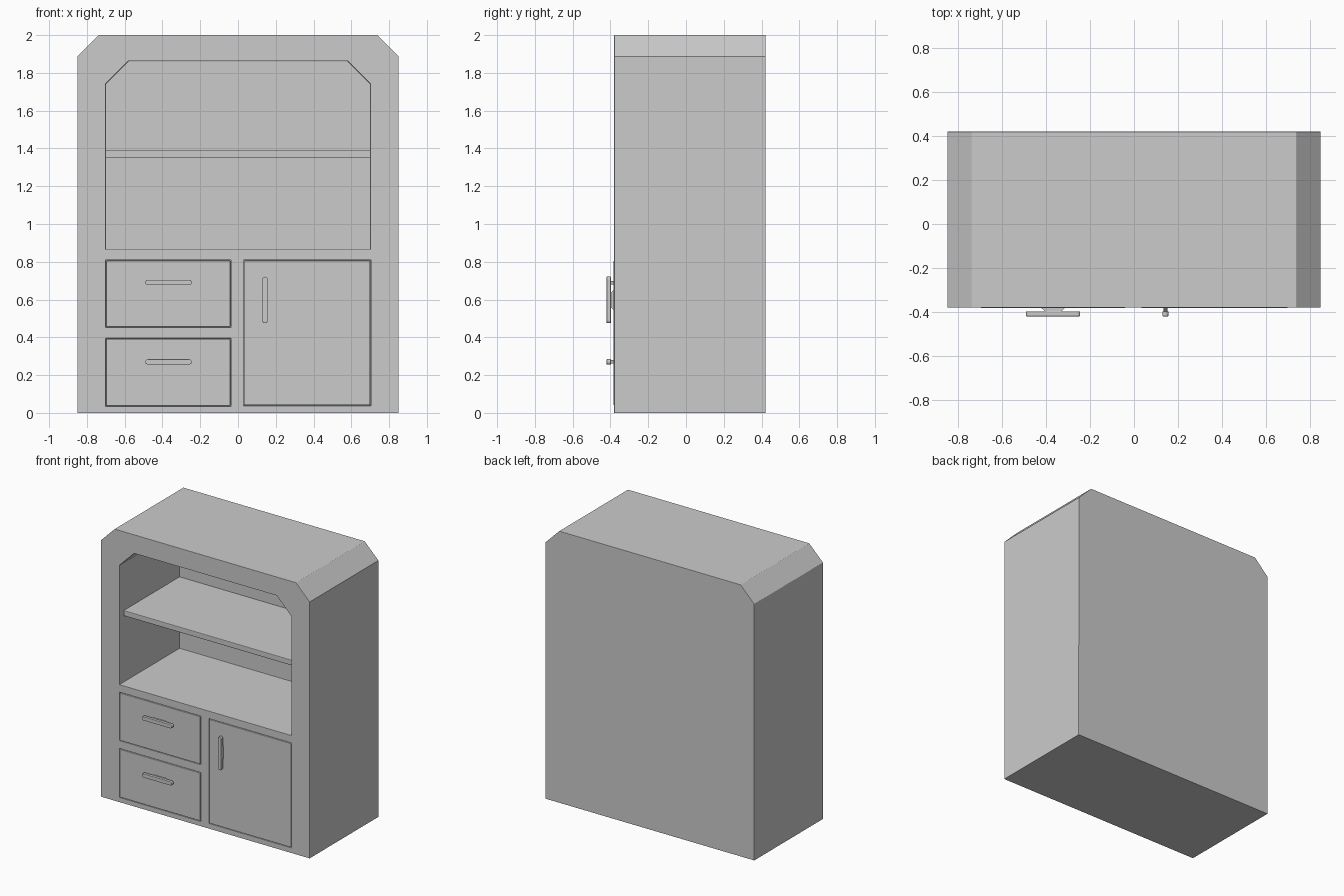
import bpy, bmesh, math
from mathutils import Matrix

if "Cube" in bpy.data.objects:
    bpy.data.objects.remove(bpy.data.objects["Cube"])

FRONT, BACK = -0.38, 0.42


def prism(name, profile, y0, y1, bevel=0.0):
    """Extrude an (x, z) profile from y0 to y1."""
    bm = bmesh.new()
    face = bm.faces.new([bm.verts.new((x, y0, z)) for x, z in profile])
    ext = bmesh.ops.extrude_face_region(bm, geom=[face])["geom"]
    for v in ext:
        if isinstance(v, bmesh.types.BMVert):
            v.co.y = y1
    bmesh.ops.recalc_face_normals(bm, faces=bm.faces)
    me = bpy.data.meshes.new(name)
    bm.to_mesh(me)
    bm.free()
    ob = bpy.data.objects.new(name, me)
    bpy.context.collection.objects.link(ob)
    if bevel:
        add_bevel(ob, bevel)
    return ob


def add_bevel(ob, width):
    m = ob.modifiers.new("edge_bevel", 'BEVEL')
    m.width, m.segments = width, 2
    m.limit_method, m.angle_limit = 'ANGLE', math.radians(30)


def rect(x0, x1, z0, z1):
    return [(x0, z0), (x1, z0), (x1, z1), (x0, z1)]


def clipped(w, z0, z1, c):
    """Rectangle with both top corners cut off."""
    return [(-w, z0), (w, z0), (w, z1 - c), (w - c, z1), (c - w, z1), (-w, z1 - c)]


def cut(ob, cutter):
    m = ob.modifiers.new("cut", 'BOOLEAN')
    m.operation, m.object, m.solver = 'DIFFERENCE', cutter, 'EXACT'
    cutter.hide_render = True
    cutter.hide_set(True)


def handle(name, x, z, upright=False):
    """Rounded bar on a tapered foot."""
    r, half = 0.014, 0.123 - 0.014
    bar = [(s * half + r * math.cos(a), r * math.sin(a))
           for s, start in ((1, -90), (-1, 90))
           for a in [math.radians(start + i * 22.5) for i in range(9)]]
    place = Matrix.Translation((x, 0, z))
    if upright:
        place = place @ Matrix.Rotation(math.radians(90), 4, 'Y')
    grip = prism(name + "_bar", bar, -0.42, -0.398, 0.002)
    foot = prism(name + "_foot", rect(-0.062, 0.062, -0.009, 0.009), FRONT + 0.005, -0.40)
    for v in foot.data.vertices:
        if v.co.y < -0.39:
            v.co.x *= 0.55
    for ob in (grip, foot):
        ob.data.transform(place)


# Carcass with clipped top corners
body = prism("cabinet_body", clipped(0.85, 0, 2.0, 0.112), FRONT, BACK)

# Open display bay
cut(body, prism("bay_cutter", clipped(0.70, 0.865, 1.863, 0.12), FRONT - 0.1, 0.32))

# Drawer and door fronts set into shallow pockets
fronts = {
    "lower_drawer": (-0.70, -0.037, 0.035, 0.395),
    "upper_drawer": (-0.70, -0.037, 0.453, 0.81),
    "door": (0.03, 0.703, 0.038, 0.81),
}
gap = 0.004
for name, (x0, x1, z0, z1) in fronts.items():
    cut(body, prism(name + "_pocket_cutter", rect(x0, x1, z0, z1), FRONT - 0.1, FRONT + 0.03))
    prism(name + "_front", rect(x0 + gap, x1 - gap, z0 + gap, z1 - gap),
          FRONT - 0.003, FRONT + 0.031, 0.003)
add_bevel(body, 0.005)

# Shelf
prism("shelf", rect(-0.702, 0.702, 1.352, 1.392), -0.33, 0.322, 0.004)

# Handles
handle("lower_drawer_handle", -0.368, 0.27)
handle("upper_drawer_handle", -0.368, 0.69)
handle("door_handle", 0.143, 0.598, upright=True)
